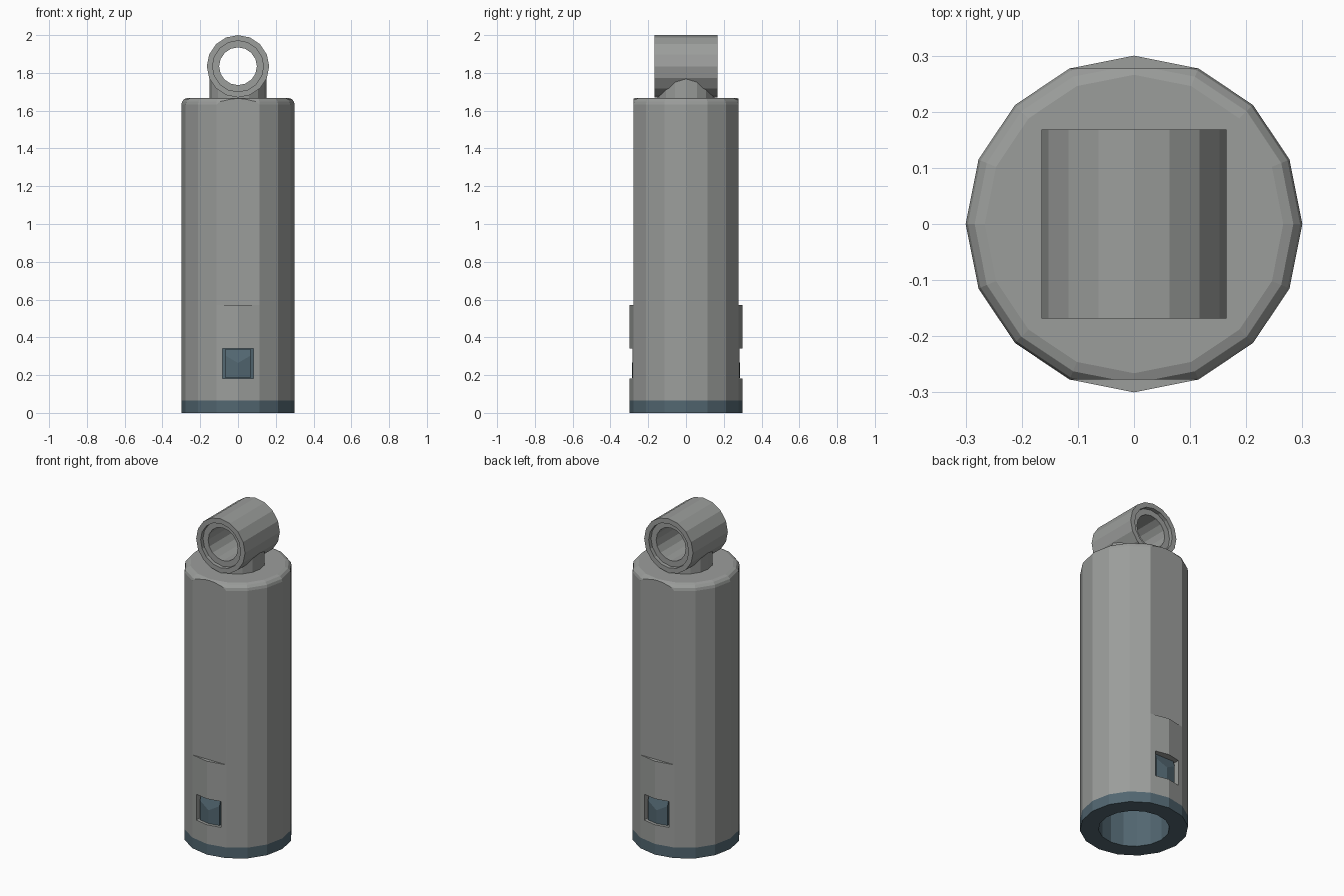
import bpy, bmesh
from math import cos, sin, pi
from mathutils import Matrix

old = bpy.data.objects.get("Cube")
if old:
    bpy.data.objects.remove(old, do_unlink=True)

SIDES = 16


def material(name, rgb):
    m = bpy.data.materials.new(name)
    m.use_nodes = True
    m.diffuse_color = (*rgb, 1)
    m.node_tree.nodes["Principled BSDF"].inputs["Base Color"].default_value = (*rgb, 1)
    return m


GREY = material("warm grey", (0.33, 0.34, 0.33))
BLUE = material("slate blue", (0.085, 0.135, 0.165))


def finish(name, bm, mat):
    bmesh.ops.remove_doubles(bm, verts=bm.verts, dist=1e-5)
    bmesh.ops.recalc_face_normals(bm, faces=bm.faces)
    mesh = bpy.data.meshes.new(name)
    bm.to_mesh(mesh)
    bm.free()
    mesh.materials.append(mat)
    ob = bpy.data.objects.new(name, mesh)
    bpy.context.collection.objects.link(ob)
    return ob


def lathe(name, profile, mat, matrix=Matrix()):
    """Revolve a closed (radius, height) loop into a faceted solid."""
    bm = bmesh.new()
    rings = [[bm.verts.new((r * cos(2 * pi * k / SIDES), r * sin(2 * pi * k / SIDES), z))
              for k in range(SIDES)] for r, z in profile]
    for i, a in enumerate(rings):
        b = rings[(i + 1) % len(rings)]
        if profile[i][0] == 0 and profile[(i + 1) % len(rings)][0] == 0:
            continue
        for k in range(SIDES):
            n = (k + 1) % SIDES
            bm.faces.new((a[k], a[n], b[n], b[k]))
    bmesh.ops.remove_doubles(bm, verts=bm.verts, dist=1e-5)
    bmesh.ops.transform(bm, matrix=matrix, verts=bm.verts)
    return finish(name, bm, mat)


def prism(name, outline, half_width, mat):
    """Extrude a (y, z) outline along x."""
    bm = bmesh.new()
    face = bm.faces.new([bm.verts.new((-half_width, y, z)) for y, z in outline])
    new = bmesh.ops.extrude_face_region(bm, geom=[face])["geom"]
    bmesh.ops.translate(bm, vec=(2 * half_width, 0, 0),
                        verts=[v for v in new if isinstance(v, bmesh.types.BMVert)])
    return finish(name, bm, mat)


def combine(ob, tool, operation):
    """Apply a boolean and discard the tool."""
    mod = ob.modifiers.new("cut", 'BOOLEAN')
    mod.operation, mod.object, mod.solver = operation, tool, 'EXACT'
    graph = bpy.context.evaluated_depsgraph_get()
    mesh = bpy.data.meshes.new_from_object(ob.evaluated_get(graph))
    ob.modifiers.clear()
    ob.data = mesh
    bpy.data.objects.remove(tool, do_unlink=True)


def rectangle(y0, y1, z0, z1):
    return [(y0, z0), (y1, z0), (y1, z1), (y0, z1)]


# Hollow housing with a rounded shoulder
body = lathe("housing", [(0.3, 0.065), (0.3, 1.632), (0.296, 1.648), (0.284, 1.662),
                         (0.266, 1.668), (0, 1.668), (0, 1.55), (0.25, 1.55),
                         (0.25, 0.065)], GREY)

# Flats above the latch area, and the latch windows, front and back
for s in (-1, 1):
    flat = rectangle(s * 0.2772, s * 0.4, 0.57, 1.8)
    combine(body, prism("flat_cutter", flat, 0.3, GREY), 'DIFFERENCE')
    window = rectangle(s * 0.2, s * 0.4, 0.182, 0.34)
    combine(body, prism("window_cutter", window, 0.083, GREY), 'DIFFERENCE')

# Inner sleeve with the visible bottom collar
lathe("inner_sleeve", [(0.197, 0), (0.3, 0), (0.3, 0.065), (0.249, 0.065), (0.249, 1.5),
                       (0, 1.5), (0, 1.45), (0.197, 1.45)], BLUE)

# Sloped latches filling the windows
for s, side in ((-1, "front"), (1, "back")):
    latch = lathe(side + "_latch", [(0, 0.1), (0.285, 0.1), (0.285, 0.4), (0, 0.4)], BLUE)
    outline = [(s * y, z) for y, z in ((0.24, 0.184), (0.3, 0.184), (0.3, 0.22),
                                       (0.26, 0.338), (0.24, 0.338))]
    combine(latch, prism("latch_shape", outline, 0.066, BLUE), 'INTERSECT')

# Eyelet along y with a shallow recess at each mouth
place = Matrix.Translation((0, 0, 1.835)) @ Matrix.Rotation(pi / 2, 4, 'X')
lathe("eyelet", [(0.165, -0.168), (0.165, 0.168), (0.135, 0.168), (0.135, 0.145),
                 (0.1, 0.145), (0.1, -0.145), (0.135, -0.145), (0.135, -0.168)], GREY, place)

# Neck carrying the eyelet, hollowed around its hole
neck = lathe("neck", [(0, 1.64), (0.15, 1.64), (0.15, 1.79), (0, 1.79)], GREY)
hole = lathe("hole_cutter", [(0, -0.3), (0.14, -0.3), (0.14, 0.3), (0, 0.3)], GREY, place)
combine(neck, hole, 'DIFFERENCE')
